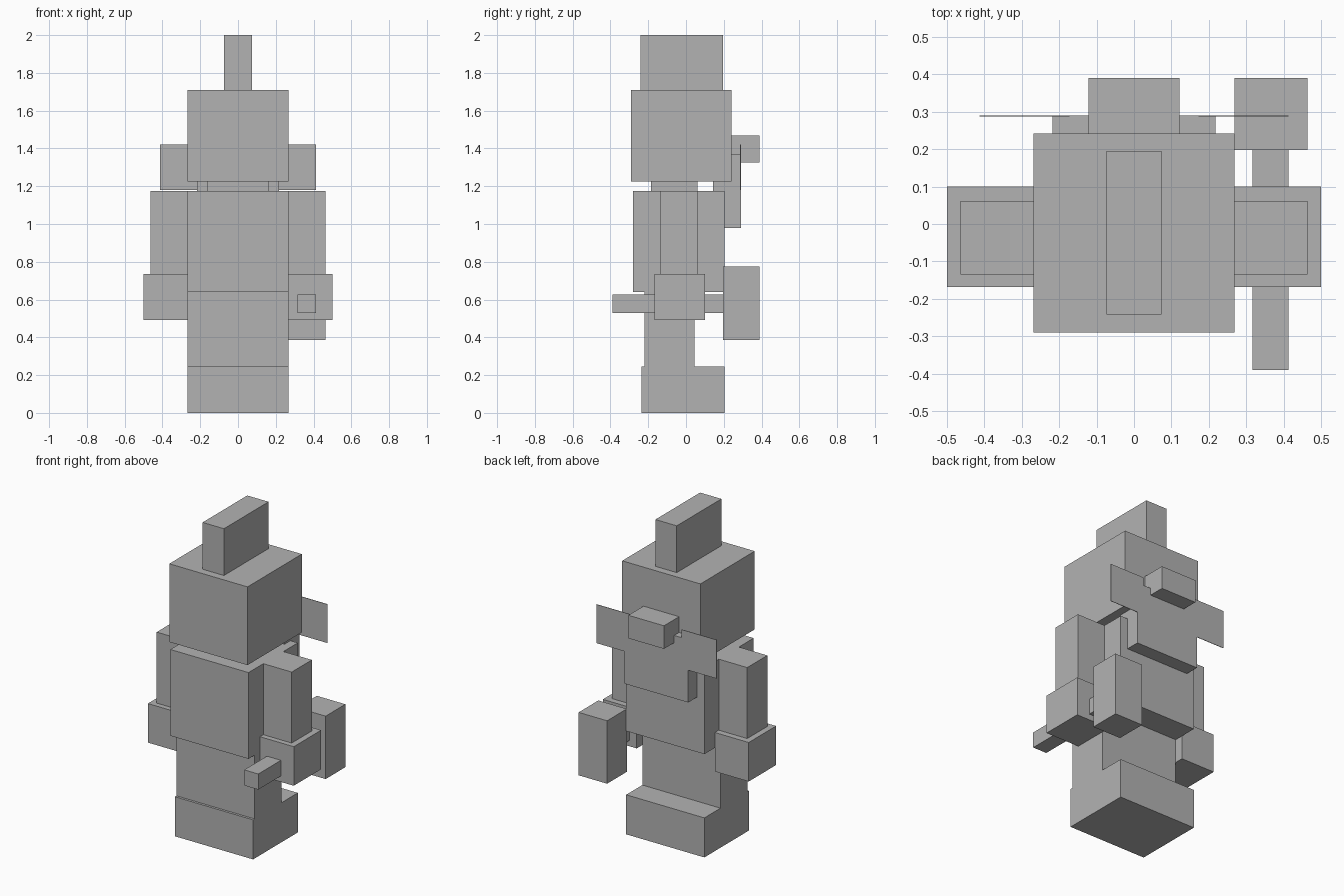
import bpy

if "Cube" in bpy.data.objects:
    bpy.data.objects.remove(bpy.data.objects["Cube"])

grey = bpy.data.materials.new("light_grey")
grey.diffuse_color = (0.45, 0.45, 0.45, 1)
grey.use_nodes = True
grey.node_tree.nodes["Principled BSDF"].inputs["Base Color"].default_value = grey.diffuse_color


def box(name, x, y, z):
    """Box from (min, max) ranges on each axis."""
    bpy.ops.mesh.primitive_cube_add(size=1, location=[(a + b) / 2 for a, b in (x, y, z)])
    ob = bpy.context.object
    ob.name = name
    ob.scale = [b - a for a, b in (x, y, z)]
    bpy.ops.object.transform_apply(location=False, rotation=False, scale=True)
    ob.data.materials.append(grey)
    return ob


def centred(name, half, y, z):
    return box(name, (-half, half), y, z)


# Body stack, from feet to crest
W = 0.268
centred("feet", W, (-0.235, 0.203), (0, 0.245))
centred("legs", W, (-0.22, 0.045), (0.245, 0.64))
centred("torso", W, (-0.28, 0.203), (0.64, 1.175))
centred("neck", 0.165, (-0.185, 0.06), (1.175, 1.225))
centred("head", W, (-0.29, 0.242), (1.225, 1.71))
centred("crest", 0.073, (-0.242, 0.195), (1.71, 2.0))

# Backpack with a bedroll block on top
centred("backpack", 0.218, (0.143, 0.29), (0.98, 1.37))
centred("bedroll", 0.122, (0.242, 0.39), (1.325, 1.468))

# Arms, hands and thin back wings on both sides
for side, s in (("left", -1), ("right", 1)):
    def pair(name, x0, x1, y, z):
        box(f"{side}_{name}", sorted((s * x0, s * x1)), y, z)
    pair("arm", W, 0.463, (-0.135, 0.062), (0.735, 1.175))
    pair("hand", W, 0.5, (-0.168, 0.1), (0.493, 0.735))
    pair("wing", 0.172, 0.412, (0.287, 0.29), (1.18, 1.42))

# Hammer held in the right hand, its head pointing backwards
box("hammer_handle", (0.316, 0.412), (-0.39, 0.197), (0.53, 0.627))
box("hammer_head", (W, 0.463), (0.197, 0.39), (0.385, 0.775))
